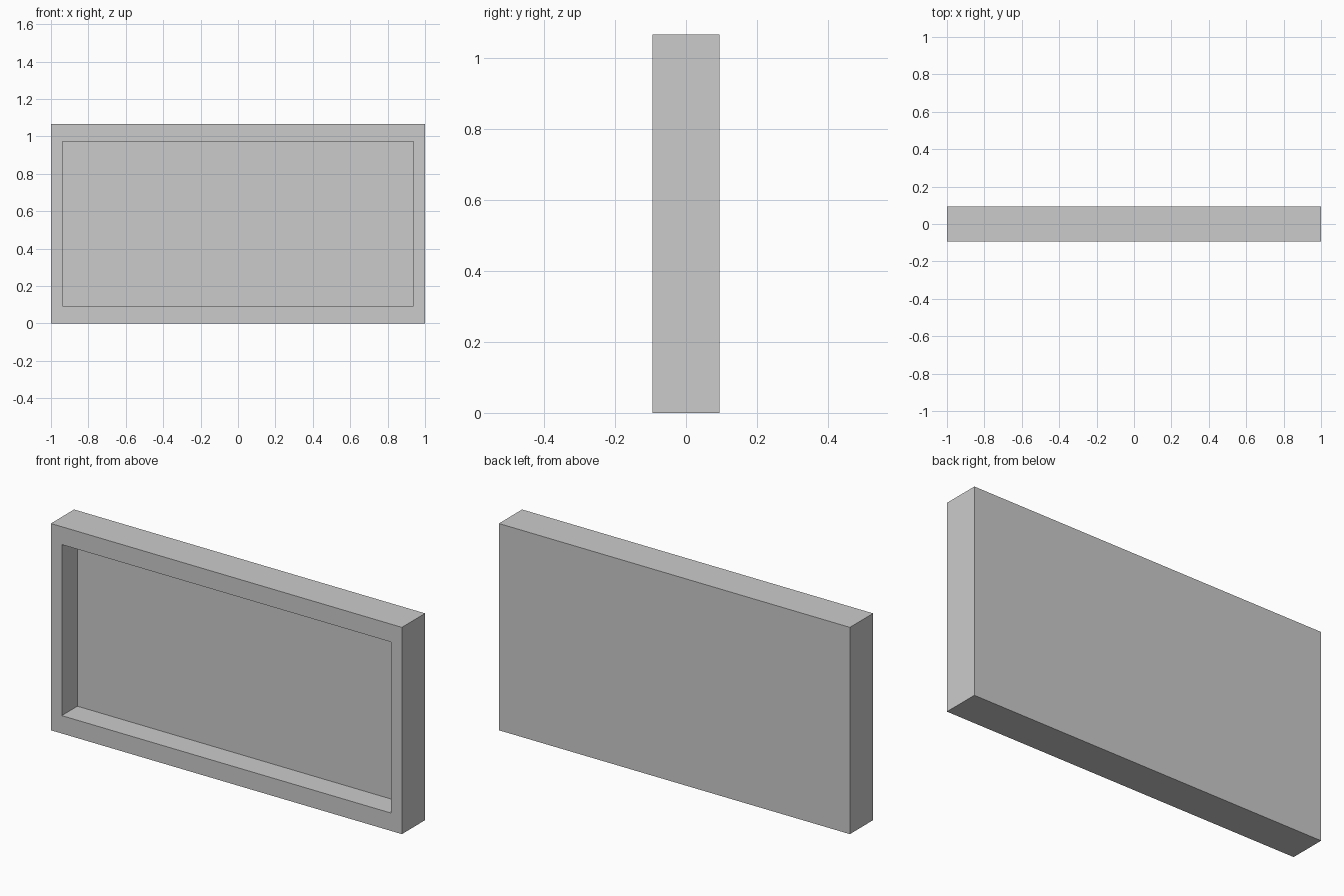
import bpy
import bmesh

if "Cube" in bpy.data.objects:
    bpy.data.objects.remove(bpy.data.objects["Cube"])

HALF_WIDTH, HEIGHT, HALF_DEPTH = 1.0, 1.065, 0.0944
SIDE_BORDER, END_BORDER = 0.062, 0.092   # left/right and top/bottom rim widths
RECESS = 0.127

bm = bmesh.new()


def ring(y, dx=0.0, dz=0.0):
    """Rectangular loop at depth y, shrunk by dx and dz on each side."""
    x, low, high = HALF_WIDTH - dx, dz, HEIGHT - dz
    return [bm.verts.new(p) for p in
            ((-x, y, low), (x, y, low), (x, y, high), (-x, y, high))]


# Back, outer rim, inner rim and recessed panel
rings = [
    ring(HALF_DEPTH),
    ring(-HALF_DEPTH),
    ring(-HALF_DEPTH, SIDE_BORDER, END_BORDER),
    ring(-HALF_DEPTH + RECESS, SIDE_BORDER, END_BORDER),
]
for a, b in zip(rings, rings[1:]):
    for i in range(4):
        j = (i + 1) % 4
        bm.faces.new((a[i], a[j], b[j], b[i]))
bm.faces.new(rings[0])
bm.faces.new(rings[-1])
bmesh.ops.recalc_face_normals(bm, faces=bm.faces[:])

mesh = bpy.data.meshes.new("recessed_panel")
bm.to_mesh(mesh)
bm.free()
panel = bpy.data.objects.new("recessed_panel", mesh)
bpy.context.collection.objects.link(panel)
